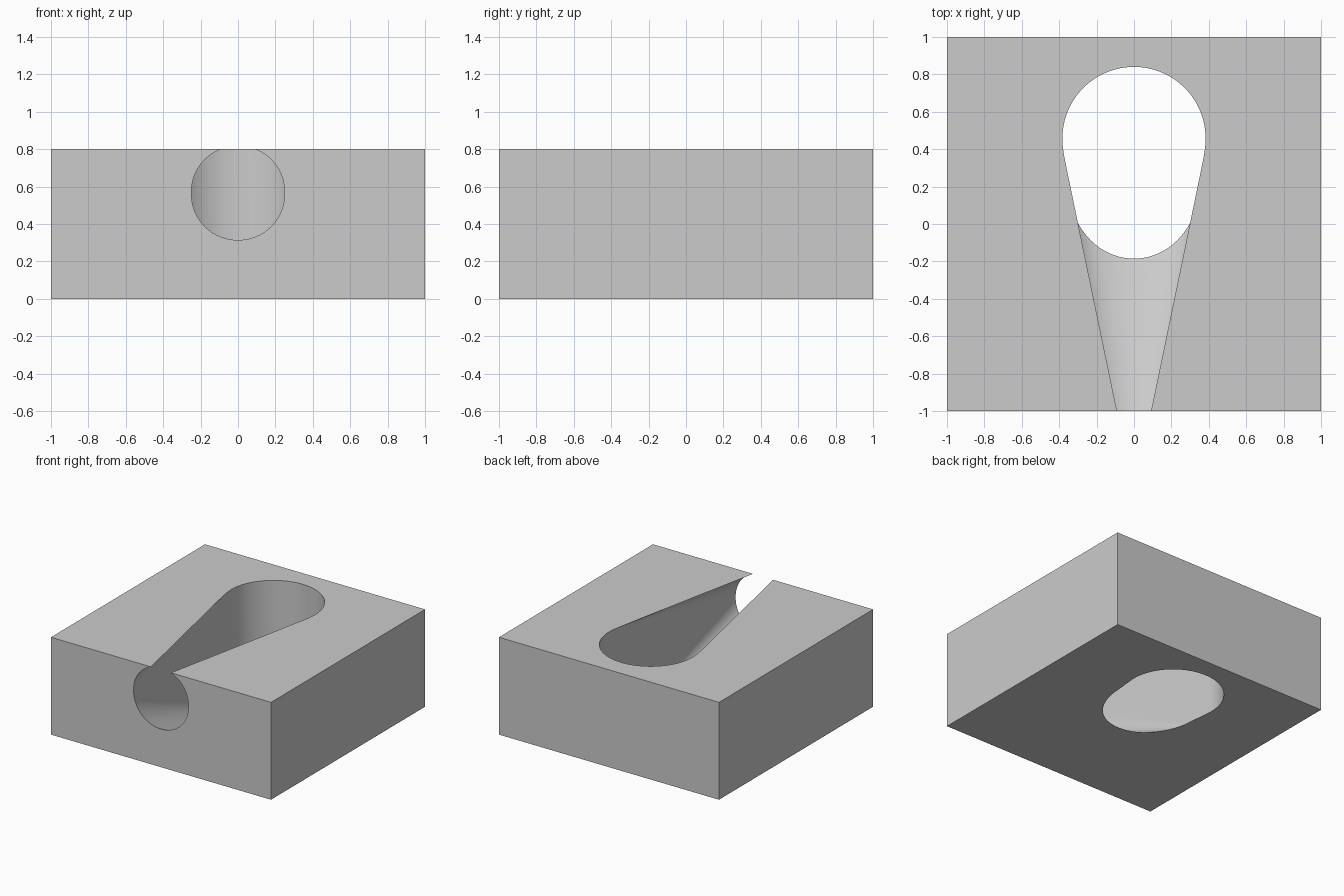
import bpy
import bmesh
from math import sin, cos, pi, radians

old = bpy.data.objects.get("Cube")
if old:
    bpy.data.objects.remove(old, do_unlink=True)

SIDES = 96
HEIGHT = 0.8


def add_object(name, bm):
    bmesh.ops.recalc_face_normals(bm, faces=bm.faces)
    mesh = bpy.data.meshes.new(name)
    bm.to_mesh(mesh)
    bm.free()
    obj = bpy.data.objects.new(name, mesh)
    bpy.context.scene.collection.objects.link(obj)
    return obj


def ring(bm, radius, place):
    for i in range(SIDES):
        a = 2 * pi * i / SIDES
        bm.verts.new(place(radius * sin(a), radius * cos(a)))


# Solid block
bm = bmesh.new()
bmesh.ops.create_cube(bm, size=2)
for v in bm.verts:
    v.co.z = HEIGHT if v.co.z > 0 else 0
block = add_object("block", bm)

# Funnel: a round front mouth blended into an upright round shaft
bm = bmesh.new()
ring(bm, 0.247, lambda u, v: (u, -1.02, 0.569 + v))
for z in (-0.1, HEIGHT + 0.001):
    ring(bm, 0.383, lambda u, v: (u, 0.457 + v, z))
bmesh.ops.convex_hull(bm, input=bm.verts)
cutter = add_object("funnel_cutter", bm)
cutter.hide_render = True

# Carve the funnel out of the block
cut = block.modifiers.new("funnel", "BOOLEAN")
cut.operation = "DIFFERENCE"
cut.solver = "EXACT"
cut.object = cutter
bpy.context.view_layer.update()
depsgraph = bpy.context.evaluated_depsgraph_get()
carved = bpy.data.meshes.new_from_object(block.evaluated_get(depsgraph))
block.modifiers.clear()
block.data = carved
bpy.data.objects.remove(cutter, do_unlink=True)

# Plain grey finish
grey = bpy.data.materials.new("light_grey")
grey.use_nodes = True
colour = (0.6, 0.6, 0.6, 1)
grey.diffuse_color = colour
for node in grey.node_tree.nodes:
    if node.type == "BSDF_PRINCIPLED":
        node.inputs["Base Color"].default_value = colour
block.data.materials.clear()
block.data.materials.append(grey)

# Smooth bore, crisp rims
bpy.ops.object.select_all(action="DESELECT")
block.select_set(True)
bpy.context.view_layer.objects.active = block
bpy.ops.object.shade_smooth_by_angle(angle=radians(30))
